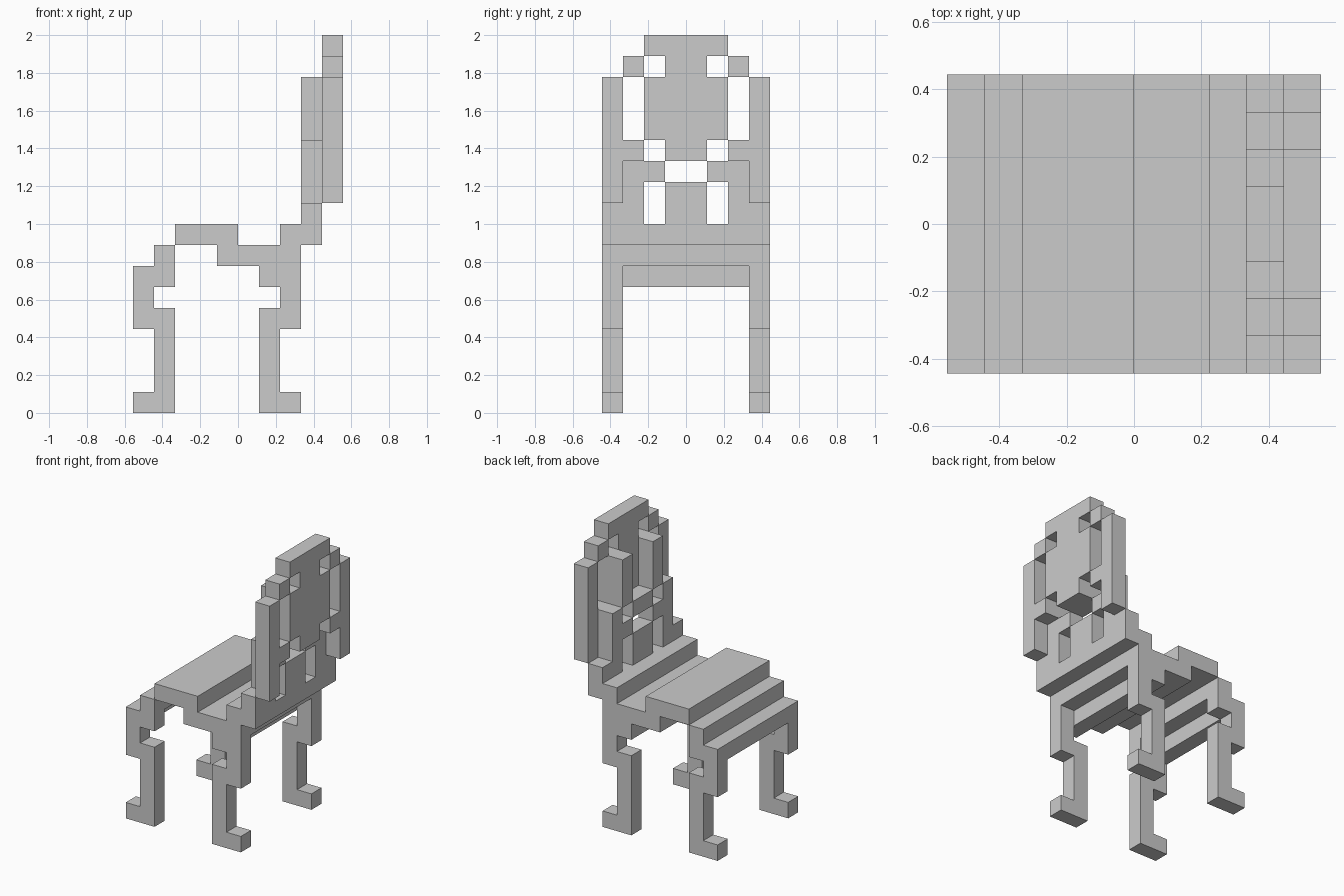
import bpy, bmesh
from mathutils import Vector

if "Cube" in bpy.data.objects:
    bpy.data.objects.remove(bpy.data.objects["Cube"])

U = 1 / 9  # block size: the chair is 18 blocks tall


def extrude(name, pts, axis, lo, hi, mirror=False):
    """Extrude a block-unit outline along 'x' (y,z outline) or 'y' (x,z outline)."""
    bm = bmesh.new()
    place = (lambda a, b: (lo, a, b)) if axis == 'x' else (lambda a, b: (a, lo, b))
    face = bm.faces.new([bm.verts.new(Vector(place(a, b)) * U) for a, b in pts])
    step = Vector((1, 0, 0) if axis == 'x' else (0, 1, 0)) * (hi - lo) * U
    new = bmesh.ops.extrude_face_region(bm, geom=[face], use_keep_orig=True)["geom"]
    bmesh.ops.translate(bm, vec=step, verts=[v for v in new if isinstance(v, bmesh.types.BMVert)])
    bmesh.ops.recalc_face_normals(bm, faces=bm.faces)
    mesh = bpy.data.meshes.new(name)
    bm.to_mesh(mesh)
    bm.free()
    obj = bpy.data.objects.new(name, mesh)
    bpy.context.collection.objects.link(obj)
    if mirror:
        mod = obj.modifiers.new("Mirror", 'MIRROR')
        mod.use_axis = (False, True, False)
        mod.use_mirror_merge = False
    return obj


def box(name, x, y, z, mirror=False):
    pts = [(x[0], z[0]), (x[1], z[0]), (x[1], z[1]), (x[0], z[1])]
    return extrude(name, pts, 'y', y[0], y[1], mirror)


# Curved legs, mirrored left and right
front_leg = [(-5, 0), (-3, 0), (-3, 5), (-4, 5), (-4, 6), (-3, 6), (-3, 7),
             (-5, 7), (-5, 4), (-4, 4), (-4, 1), (-5, 1)]
rear_leg = [(1, 0), (3, 0), (3, 1), (2, 1), (2, 4), (3, 4), (3, 7),
            (1, 7), (1, 6), (2, 6), (2, 5), (1, 5)]
extrude("front_legs", front_leg, 'y', 3, 4, True)
extrude("rear_legs", rear_leg, 'y', 3, 4, True)

# Rails between the legs
box("front_rail", (-5, -4), (-3, 3), (6, 7))
box("rear_rail", (1, 2), (-3, 3), (6, 7))

# Stepped seat and its front lip
seat = [(-3, 8), (-1, 8), (-1, 7), (3, 7), (3, 8), (4, 8), (4, 9),
        (2, 9), (2, 8), (0, 8), (0, 9), (-3, 9)]
extrude("seat", seat, 'y', -4, 4)
box("seat_front_lip", (-4, -3), (-4, 4), (7, 8))

# Lower backrest: side supports and centre splat
support = [(2, 9), (4, 9), (4, 10), (3, 10), (3, 13), (2, 13), (2, 12), (1, 12), (1, 11), (2, 11)]
extrude("back_supports", support, 'x', 3, 4, True)
box("back_splat", (3, 4), (-1, 1), (9, 11))

# Outer posts and shoulder blocks
post = [(3, 10), (4, 10), (4, 16), (3, 16), (3, 13), (2, 13), (2, 12), (3, 12)]
extrude("back_posts", post, 'x', 4, 5, True)
box("back_shoulders", (4, 5), (2, 3), (16, 17), True)

# Upper back panel with padded ribs and lower pad
half = [(1, 12), (1, 13), (2, 13), (2, 16), (1, 16), (1, 17), (2, 17), (2, 18)]
extrude("back_panel", half + [(-y, z) for y, z in reversed(half)], 'x', 4, 5)
box("back_panel_ribs", (3, 4), (1, 2), (13, 16), True)
box("back_panel_pad", (3, 4), (-1, 1), (12, 13))
